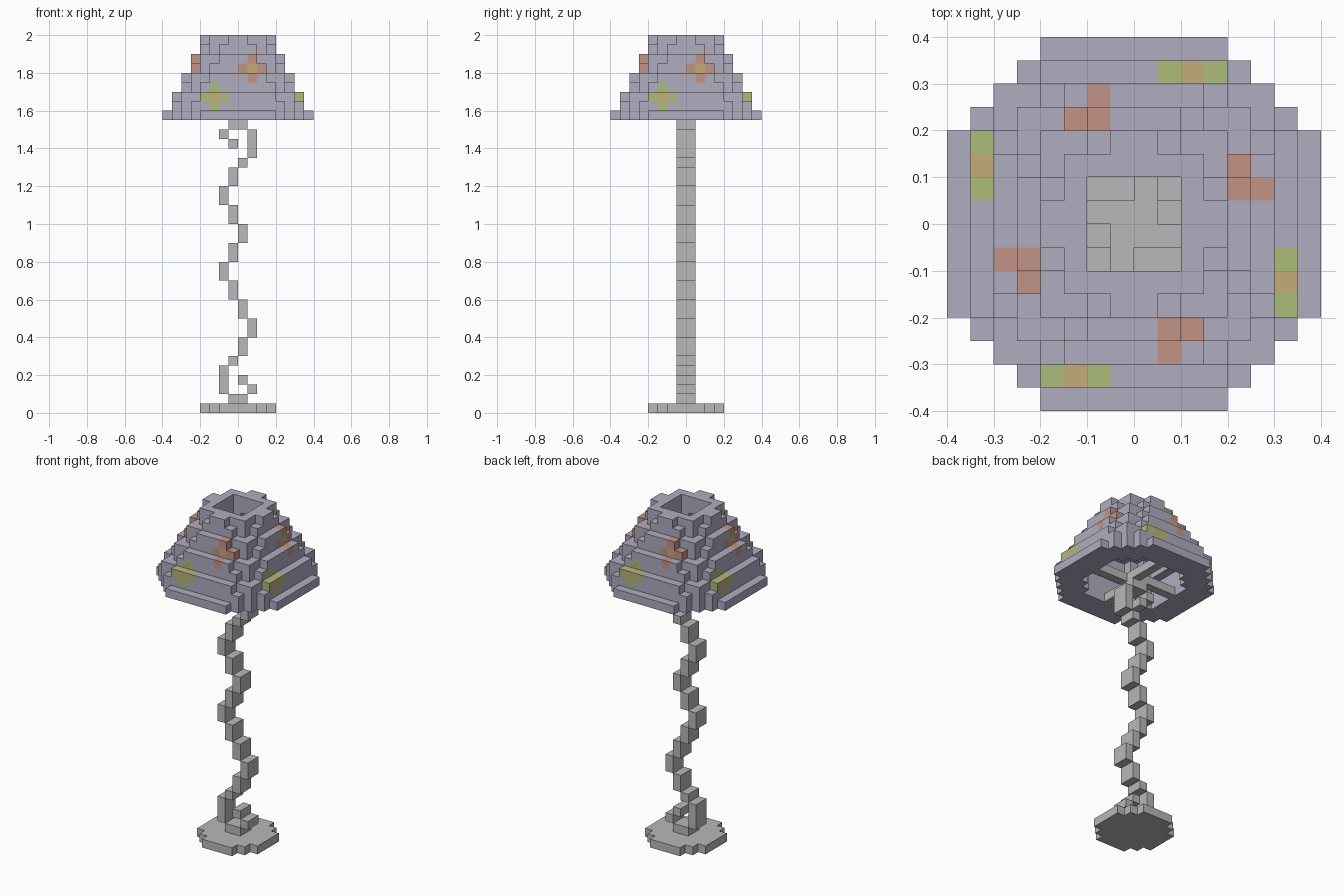
import bpy
import bmesh
import math
from mathutils import Vector

U = 0.05  # edge length of one block

if "Cube" in bpy.data.objects:
    bpy.data.objects.remove(bpy.data.objects["Cube"], do_unlink=True)


def material(name, r, g, b):
    m = bpy.data.materials.new(name)
    m.use_nodes = True
    m.diffuse_color = (r, g, b, 1)
    m.node_tree.nodes["Principled BSDF"].inputs["Base Color"].default_value = (r, g, b, 1)
    return m


GREY = material("stone grey", 0.48, 0.48, 0.48)
LILAC = material("pale lilac", 0.434, 0.413, 0.527)
RED = material("dusty red", 0.552, 0.296, 0.238)
GREEN = material("leaf green", 0.413, 0.503, 0.195)
TAN = material("warm tan", 0.552, 0.413, 0.195)


def blocks(name, cells, mats):
    """Build the outer skin of a {cell: material index} dictionary."""
    bm = bmesh.new()
    corners = {}

    def vert(p):
        key = tuple(round(c) for c in p)
        if key not in corners:
            corners[key] = bm.verts.new(Vector(key) * U)
        return corners[key]

    for cell, mat in cells.items():
        for axis in range(3):
            for side in (0, 1):
                step = [0, 0, 0]
                step[axis] = 1 if side else -1
                if tuple(c + s for c, s in zip(cell, step)) in cells:
                    continue
                u, v = (axis + 1) % 3, (axis + 2) % 3
                loop = []
                for du, dv in ((0, 0), (1, 0), (1, 1), (0, 1)):
                    p = list(cell)
                    p[axis] += side
                    p[u] += du
                    p[v] += dv
                    loop.append(vert(p))
                face = bm.faces.new(loop if side else loop[::-1])
                face.material_index = mat
    # merge neighbouring flat squares of one colour
    bmesh.ops.dissolve_limit(bm, angle_limit=math.radians(1), verts=bm.verts,
                             edges=bm.edges, delimit={'MATERIAL'})
    mesh = bpy.data.meshes.new(name)
    bm.to_mesh(mesh)
    bm.free()
    for m in mats:
        mesh.materials.append(m)
    obj = bpy.data.objects.new(name, mesh)
    bpy.context.collection.objects.link(obj)
    return obj


def ring(i):
    """Distance of a block from the middle, counted from one."""
    return i + 1 if i >= 0 else -i


def four_turns(i, j):
    for _ in range(4):
        yield i, j
        i, j = -j - 1, i


def disc(half, flat):
    """Stepped round slab: the outermost row is shorter than the others."""
    for i in range(-half, half):
        for j in range(-half, half):
            if max(ring(i), ring(j)) < half or min(ring(i), ring(j)) <= flat:
                yield i, j


def in_hole(i, j, r):
    a, b = ring(i), ring(j)
    return max(a, b) <= r and (r == 2 or a + b <= 2 * r - 2)


# Foot
blocks("base", {(i, j, 0): 0 for i, j in disc(4, 2)}, [GREY])

# Twisting stem: bottom, top, left edge, right edge
stem = {}
for z0, z1, x0, x1 in (
        (1, 2, -1, 1), (2, 5, -2, -1), (2, 3, 1, 2), (3, 4, 0, 1), (5, 6, -1, 0),
        (6, 8, 0, 1), (8, 10, 1, 2), (10, 12, 0, 1), (12, 14, -1, 0),
        (14, 16, -2, -1), (16, 18, -1, 0), (18, 20, 0, 1), (20, 22, -1, 0),
        (22, 24, -2, -1), (24, 26, -1, 0), (26, 27, 0, 1), (27, 30, 1, 2),
        (28, 29, -1, 0), (29, 30, -2, -1), (30, 31, -1, 1)):
    for z in range(z0, z1):
        for x in range(x0, x1):
            for y in (-1, 0):
                stem[x, y, z] = 0
blocks("stem", stem, [GREY])

# Pinwheel bracket that carries the shade
bracket = {(i, j, 31): 0 for i in (-1, 0) for j in (-1, 0)}
for reach in range(-5, -1):
    for i, j in four_turns(reach, 0):
        bracket[i, j, 31] = 0
blocks("shade_bracket", bracket, [GREY])

# Hollow stepped shade: a bottom rim, then four tiers of two courses each
shade = {}
for i in range(-8, 8):
    for j in range(-8, 8):
        if ring(i) + ring(j) <= 12 and not in_hole(i, j, 5):
            shade[i, j, 31] = 0
for tier, half in enumerate((7, 6, 5, 4)):
    for course in (0, 1):
        for i, j in disc(half, half - 2 - course):
            if not in_hole(i, j, half - 2):
                shade[i, j, 32 + 2 * tier + course] = 0

# Flowers on each side: petals around a tan centre
flowers = ((1, ((1, -6, 35), (0, -5, 36), (2, -5, 36), (1, -5, 37))),
           (2, ((-3, -7, 32), (-4, -7, 33), (-2, -7, 33), (-3, -6, 34))),
           (3, ((1, -5, 36), (-3, -7, 33))))
for mat, cells in flowers:
    for x, y, z in cells:
        for i, j in four_turns(x, y):
            shade[i, j, z] = mat
blocks("lamp_shade", shade, [LILAC, RED, GREEN, TAN])
